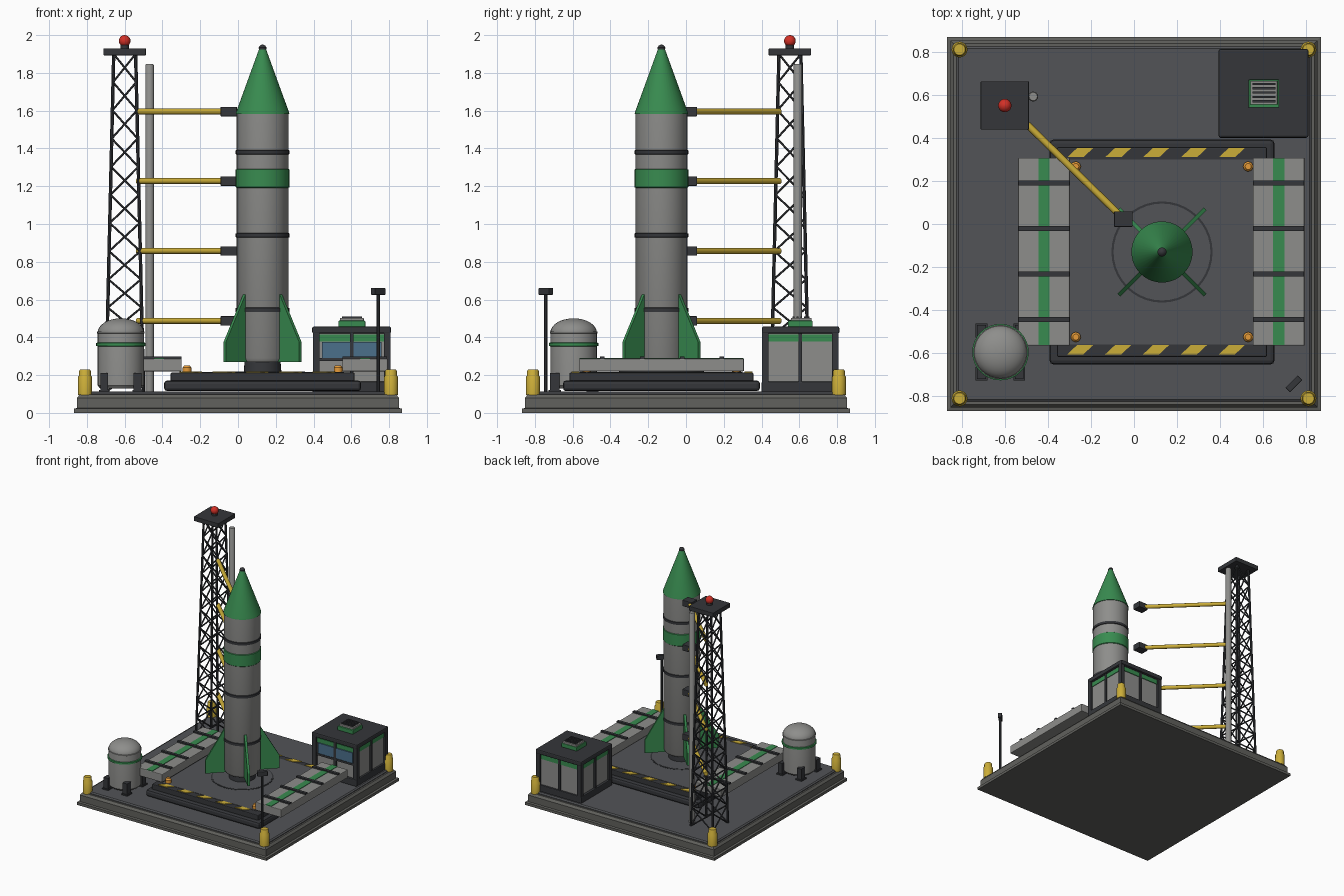
import bpy, bmesh
from math import pi, cos, sin, radians
from mathutils import Vector, Matrix

if "Cube" in bpy.data.objects:
    bpy.data.objects.remove(bpy.data.objects["Cube"])


def material(name, *rgb):
    m = bpy.data.materials.new(name)
    m.diffuse_color = (*rgb, 1)
    m.use_nodes = True
    m.node_tree.nodes["Principled BSDF"].inputs["Base Color"].default_value = m.diffuse_color
    return m


GREEN = material("green", 0.04, 0.26, 0.08)
YELLOW = material("yellow", 0.60, 0.42, 0.04)
ORANGE = material("orange", 0.80, 0.33, 0.04)
RED = material("red", 0.65, 0.03, 0.02)
BLUE = material("window_blue", 0.07, 0.16, 0.26)
GREY = material("hull_grey", 0.27, 0.27, 0.26)
EDGE = material("base_grey", 0.12, 0.12, 0.11)
DECK = material("deck_grey", 0.085, 0.088, 0.095)
DARK = material("dark", 0.035, 0.037, 0.042)


def finish(name, bm, mat, smooth=False):
    bmesh.ops.recalc_face_normals(bm, faces=bm.faces)
    me = bpy.data.meshes.new(name)
    bm.to_mesh(me)
    bm.free()
    ob = bpy.data.objects.new(name, me)
    bpy.context.collection.objects.link(ob)
    me.materials.append(mat)
    if smooth:
        bpy.ops.object.select_all(action='DESELECT')
        ob.select_set(True)
        bpy.context.view_layer.objects.active = ob
        bpy.ops.object.shade_smooth_by_angle(angle=radians(35))
    return ob


def box(name, x, y, z, mat, bevel=0, turn=0):
    """Box given by its (low, high) range on each axis."""
    bm = bmesh.new()
    bmesh.ops.create_cube(bm, size=1)
    bmesh.ops.scale(bm, vec=[b - a for a, b in (x, y, z)], verts=bm.verts)
    if bevel:
        bmesh.ops.bevel(bm, geom=bm.edges[:], offset=bevel, segments=2, affect='EDGES', profile=0.5)
    bmesh.ops.rotate(bm, matrix=Matrix.Rotation(turn, 3, 'Z'), verts=bm.verts)
    bmesh.ops.translate(bm, vec=[(a + b) / 2 for a, b in (x, y, z)], verts=bm.verts)
    return finish(name, bm, mat)


def lathe(name, profile, at, mat, n=32, start=0.0, smooth=True):
    """Closed turned solid from (radius, z) points."""
    bm = bmesh.new()
    rings = [[bm.verts.new((at[0] + r * cos(start + 2 * pi * i / n),
                            at[1] + r * sin(start + 2 * pi * i / n), z)) for i in range(n)]
             for r, z in profile]
    for a, b in zip(rings, rings[1:]):
        for i in range(n):
            bm.faces.new((a[i], a[(i + 1) % n], b[(i + 1) % n], b[i]))
    bm.faces.new(rings[0][::-1])
    bm.faces.new(rings[-1])
    return finish(name, bm, mat, smooth)


def square(name, profile, mat):
    """Stepped square slab from (half width, z) points."""
    return lathe(name, [(h * 2 ** 0.5, z) for h, z in profile], (0, 0), mat, 4, pi / 4, False)


def rods(name, pairs, r, mat, n=8):
    bm = bmesh.new()
    for p, q in pairs:
        p, q = Vector(p), Vector(q)
        m = Matrix.Translation((p + q) / 2) @ (q - p).to_track_quat('Z', 'Y').to_matrix().to_4x4()
        bmesh.ops.create_cone(bm, cap_ends=True, segments=n, radius1=r, radius2=r,
                              depth=(q - p).length, matrix=m)
    return finish(name, bm, mat, n > 6)


def prism(name, points, push, mat):
    """Flat outline of 3D points extruded along push."""
    bm = bmesh.new()
    f = bm.faces.new([bm.verts.new(p) for p in points])
    new = bmesh.ops.extrude_face_region(bm, geom=[f], use_keep_orig=True)['geom']
    bmesh.ops.translate(bm, vec=push, verts=[v for v in new if isinstance(v, bmesh.types.BMVert)])
    return finish(name, bm, mat)


# Base with deck and corner bollards
square("base", [(0.868, 0), (0.868, 0.022), (0.852, 0.026), (0.852, 0.08), (0.838, 0.098), (0.82, 0.098)], EDGE)
square("deck", [(0.825, 0.09), (0.825, 0.104), (0.815, 0.112)], DECK)
for sx in (-1, 1):
    for sy in (-1, 1):
        lathe("corner_bollard", [(0.037, 0.095), (0.037, 0.19), (0.031, 0.2), (0.031, 0.222), (0.026, 0.23)],
              (sx * 0.81, sy * 0.81), YELLOW, 16)

# Launch platform
RX, RY = 0.13, -0.13


def around(h):
    return (RX - h, RX + h), (RY - h, RY + h)


box("platform_lower", *around(0.522), (0.115, 0.172), DARK, 0.018)
box("platform_upper", *around(0.487), (0.165, 0.213), DARK, 0.006)
box("platform_deck", *around(0.43), (0.2, 0.2155), DECK)
lathe("blast_ring", [(0.235, 0.21), (0.235, 0.217)], (RX, RY), DARK, 40)
lathe("blast_disc", [(0.225, 0.21), (0.225, 0.2185)], (RX, RY), DECK, 40)
for y in (-0.605, 0.31):
    for i in range(5):
        x = -0.31 + i * 0.176
        prism("hazard_stripe", [(x, y, 0.212), (x + 0.075, y, 0.212), (x + 0.12, y + 0.042, 0.212),
                                (x + 0.045, y + 0.042, 0.212)], (0, 0, 0.006), YELLOW)
for x in (-0.27, 0.53):
    for y in (-0.525, 0.267):
        lathe("platform_lamp", [(0.023, 0.21), (0.023, 0.24), (0.014, 0.252)], (x, y), ORANGE, 16)

# Side walkways with green strip and cross bars
for cx in (-0.418, 0.672):
    box("walkway", (cx - 0.12, cx + 0.12), (-0.565, 0.307), (0.22, 0.287), GREY, 0.005)
    box("walkway_strip", (cx - 0.026, cx + 0.026), (-0.563, 0.305), (0.28, 0.291), GREEN)
    for i in range(4):
        y = 0.19 - i * 0.211
        box("walkway_bar", (cx - 0.118, cx + 0.118), (y - 0.012, y + 0.012), (0.28, 0.299), DARK)

# Rocket
at = (RX, RY)
lathe("rocket_nozzle", [(0.1, 0.213), (0.095, 0.275)], at, DARK)
lathe("rocket_body", [(0.125, 0.27), (0.137, 0.29), (0.137, 1.585)], at, GREY, 40)
for z in (0.545, 0.94, 1.38):
    lathe("rocket_band", [(0.136, z - 0.012), (0.142, z - 0.01), (0.142, z + 0.01), (0.136, z + 0.012)], at, DARK, 40)
lathe("rocket_green_band", [(0.136, 1.19), (0.142, 1.195), (0.142, 1.288), (0.136, 1.292)], at, GREEN, 40)
lathe("nose_cone", [(0.142, 1.582), (0.14, 1.592), (0.017, 1.93)], at, GREEN, 40)
lathe("nose_tip", [(0.019, 1.922), (0.021, 1.934), (0.014, 1.945), (0.004, 1.95)], at, DARK, 16)
for k in range(4):
    a = pi / 4 + k * pi / 2
    d, s = Vector((cos(a), sin(a), 0)), Vector((-sin(a), cos(a), 0)) * 0.009
    outline = [(0.1, 0.27), (0.283, 0.27), (0.283, 0.375), (0.135, 0.63), (0.1, 0.63)]
    prism("rocket_fin", [Vector((RX, RY, z)) + d * r - s for r, z in outline], s * 2, GREEN)

# Lattice service tower
TX, TY, Z0, Z1, N = -0.6, 0.55, 0.11, 1.9, 12


def corner(k, t):
    h = 0.1 + (0.058 - 0.1) * t
    sx, sy = ((1, 1), (-1, 1), (-1, -1), (1, -1))[k % 4]
    return (TX + sx * h, TY + sy * h, Z0 + (Z1 - Z0) * t)


rods("tower_legs", [(corner(k, 0), corner(k, 1)) for k in range(4)], 0.009, DARK)
braces = []
for i in range(N):
    a, b = i / N, (i + 1) / N
    for k in range(4):
        braces += [(corner(k, a), corner(k + 1, b)), (corner(k + 1, a), corner(k, b))]
rods("tower_braces", braces, 0.0055, DARK, 6)
box("tower_top", (TX - 0.112, TX + 0.112), (TY - 0.112, TY + 0.112), (1.893, 1.93), DARK, 0.003)
lathe("beacon_base", [(0.022, 1.925), (0.022, 1.948)], (TX, TY), DARK, 16)
lathe("beacon", [(max(0.002, 0.031 * sin(pi * i / 10)), 1.969 - 0.031 * cos(pi * i / 10)) for i in range(11)],
      (TX, TY), RED, 20)
lathe("tower_pipe", [(0.023, 0.11), (0.023, 1.84), (0.019, 1.846)], (-0.468, 0.592), GREY, 16)

# Service arms reaching to the rocket
for z in (0.487, 0.857, 1.227, 1.595):
    rods("service_arm", [((-0.53, 0.495, z), (-0.06, 0.035, z))], 0.016, YELLOW, 12)
    box("arm_clamp", (-0.092, -0.006), (-0.013, 0.058), (z - 0.025, z + 0.025), DARK, 0.003)

# Fuel tank
FX, FY = -0.62, -0.595
dome = [(0.12 * cos(i * pi / 16) + 0.003, 0.425 + 0.075 * sin(i * pi / 16)) for i in range(9)]
lathe("fuel_tank", [(0.11, 0.13), (0.123, 0.145)] + dome, (FX, FY), GREY)
lathe("tank_band", [(0.122, 0.352), (0.131, 0.355), (0.131, 0.37), (0.122, 0.373)], (FX, FY), GREEN)
lathe("tank_seam", [(0.122, 0.42), (0.126, 0.422), (0.126, 0.43), (0.122, 0.432)], (FX, FY), GREY)
for sx in (-1, 1):
    for sy in (-1, 1):
        x, y = FX + sx * 0.088, FY + sy * 0.1
        box("tank_leg", (x - 0.02, x + 0.02), (y - 0.025, y + 0.025), (0.11, 0.21), DARK)
        box("tank_foot", (x - 0.027, x + 0.027), (y - 0.032, y + 0.032), (0.108, 0.122), DARK)

# Control building
box("building_wall", (0.415, 0.79), (0.42, 0.79), (0.12, 0.43), GREY)
box("building_foot", (0.395, 0.805), (0.4, 0.805), (0.11, 0.165), DARK, 0.006)
box("building_roof", (0.393, 0.81), (0.402, 0.812), (0.42, 0.457), DARK, 0.008)
for x in (0.415, 0.79):
    for y in (0.42, 0.79):
        box("building_post", (x - 0.017, x + 0.017), (y - 0.017, y + 0.017), (0.12, 0.43), DARK)
box("green_trim", (0.41, 0.795), (0.414, 0.796), (0.378, 0.414), GREEN)
box("front_window", (0.445, 0.76), (0.411, 0.43), (0.29, 0.375), BLUE)
box("front_sill", (0.43, 0.775), (0.407, 0.43), (0.274, 0.29), DARK)
box("front_mullion", (0.592, 0.612), (0.406, 0.43), (0.16, 0.425), DARK)
box("back_mullion", (0.592, 0.612), (0.78, 0.8), (0.16, 0.425), DARK)
for x in (0.412, 0.793):
    box("side_mullion", (x - 0.008, x + 0.008), (0.595, 0.615), (0.16, 0.425), DARK)
box("vent_base", (0.532, 0.674), (0.54, 0.67), (0.455, 0.488), GREEN, 0.004)
box("vent_body", (0.54, 0.666), (0.555, 0.665), (0.48, 0.503), GREY, 0.003)
for i in range(5):
    y = 0.57 + i * 0.02
    box("vent_slat", (0.55, 0.656), (y - 0.005, y + 0.005), (0.5, 0.511), DARK)

# Flood light on a pole
rods("light_pole", [((0.742, -0.742, 0.11), (0.742, -0.742, 0.64))], 0.01, DARK)
box("light_head", (0.702, 0.782), (-0.757, -0.727), (0.625, 0.662), DARK, 0.003, pi / 4)
